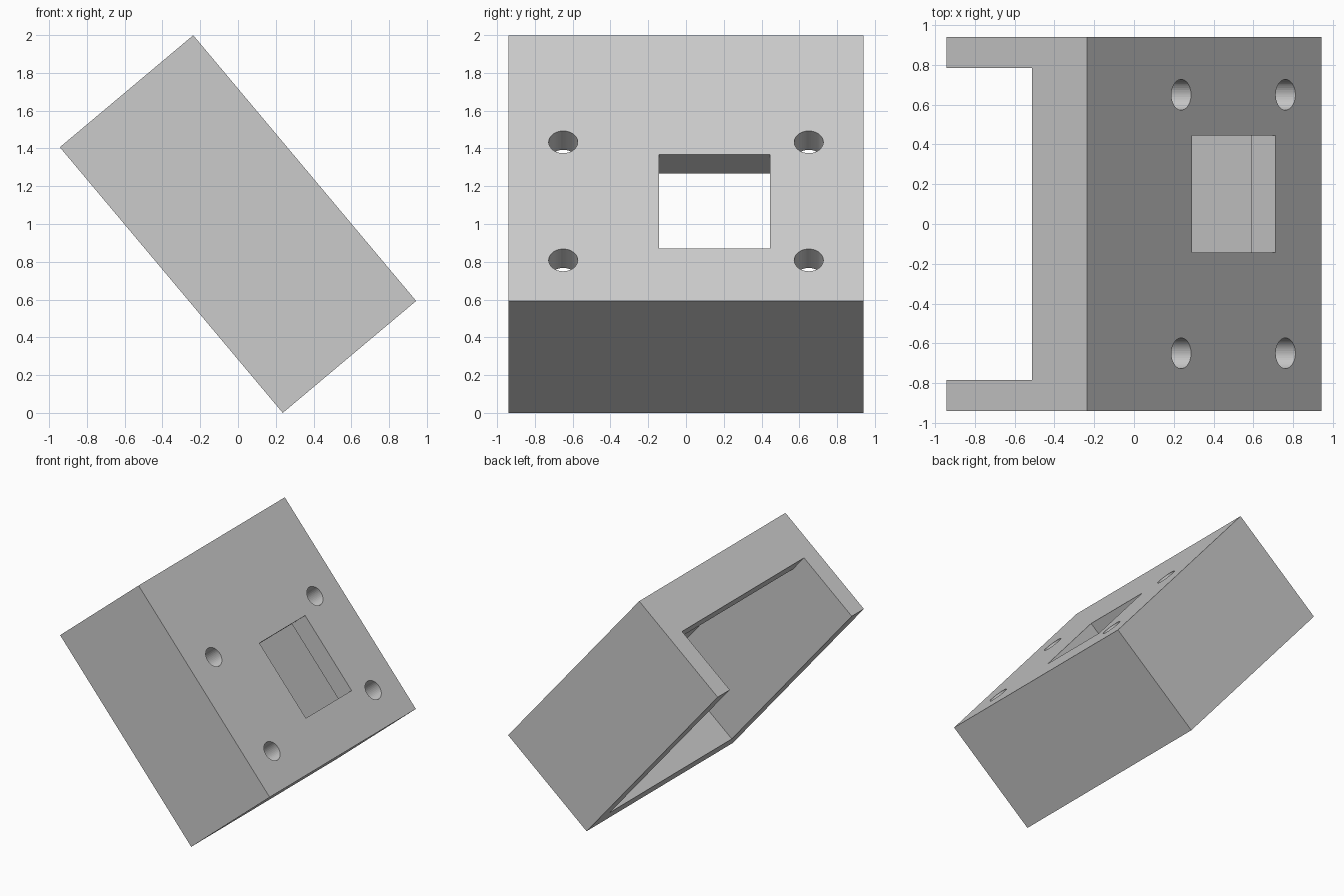
import bpy, bmesh
from math import radians, cos, sin
from mathutils import Matrix

if "Cube" in bpy.data.objects:
    bpy.data.objects.remove(bpy.data.objects["Cube"])

# Local frame: X = through the front plate, Y = width, Z = along the long side
HX, HY, HZ, T = 0.461, 0.94, 0.918, 0.156
TILT = radians(-40)


def prism(name, profile, y0, y1):
    """Extrude an XZ profile along Y."""
    bm = bmesh.new()
    face = bm.faces.new([bm.verts.new((x, y0, z)) for x, z in profile])
    new = bmesh.ops.extrude_face_region(bm, geom=[face])["geom"]
    bmesh.ops.translate(bm, vec=(0, y1 - y0, 0),
                        verts=[v for v in new if isinstance(v, bmesh.types.BMVert)])
    bmesh.ops.recalc_face_normals(bm, faces=bm.faces)
    return finish(name, bm)


def finish(name, bm):
    mesh = bpy.data.meshes.new(name)
    bm.to_mesh(mesh)
    bm.free()
    obj = bpy.data.objects.new(name, mesh)
    bpy.context.collection.objects.link(obj)
    return obj


def rect(x0, x1, z0, z1):
    return [(x0, z0), (x1, z0), (x1, z1), (x0, z1)]


def hole(y, z, radius=0.077):
    bm = bmesh.new()
    mat = Matrix.Translation((HX, y, z)) @ Matrix.Rotation(radians(90), 4, 'Y')
    bmesh.ops.create_cone(bm, cap_ends=True, segments=40, radius1=radius,
                          radius2=radius, depth=0.6, matrix=mat)
    return finish("screw_hole_cutter", bm)


def cut(target, cutter):
    cutter.hide_render = True
    mod = target.modifiers.new("cut", 'BOOLEAN')
    mod.operation, mod.solver, mod.object = 'DIFFERENCE', 'EXACT', cutter
    bpy.context.view_layer.objects.active = target
    bpy.ops.object.modifier_apply(modifier=mod.name)
    bpy.data.objects.remove(cutter)


# Outer box
housing = prism("housing", rect(-HX, HX, -HZ, HZ), -HY, HY)

# Cavity open at the back, with a notch through the upper end wall
back, plate, lip = -HX - 0.2, HX - T, -HX + 0.561
cavity = [(back, -HZ + T), (plate, -HZ + T), (plate, HZ - T),
          (lip, HZ - T), (lip, HZ + 0.2), (back, HZ + 0.2)]
cut(housing, prism("cavity_cutter", cavity, -HY + T, HY - T))

# Off-centre window in the front plate
cut(housing, prism("window_cutter", rect(HX - 0.3, HX + 0.3, -0.557, 0.094), -0.143, 0.445))

# Four screw holes
for y in (-0.65, 0.65):
    for z in (-0.636, 0.18):
        cut(housing, hole(y, z))

# Tilt the housing and stand it on its lower edge
housing.data.transform(Matrix.Translation((0, 0, HZ * cos(TILT) - HX * sin(TILT)))
                       @ Matrix.Rotation(TILT, 4, 'Y'))
